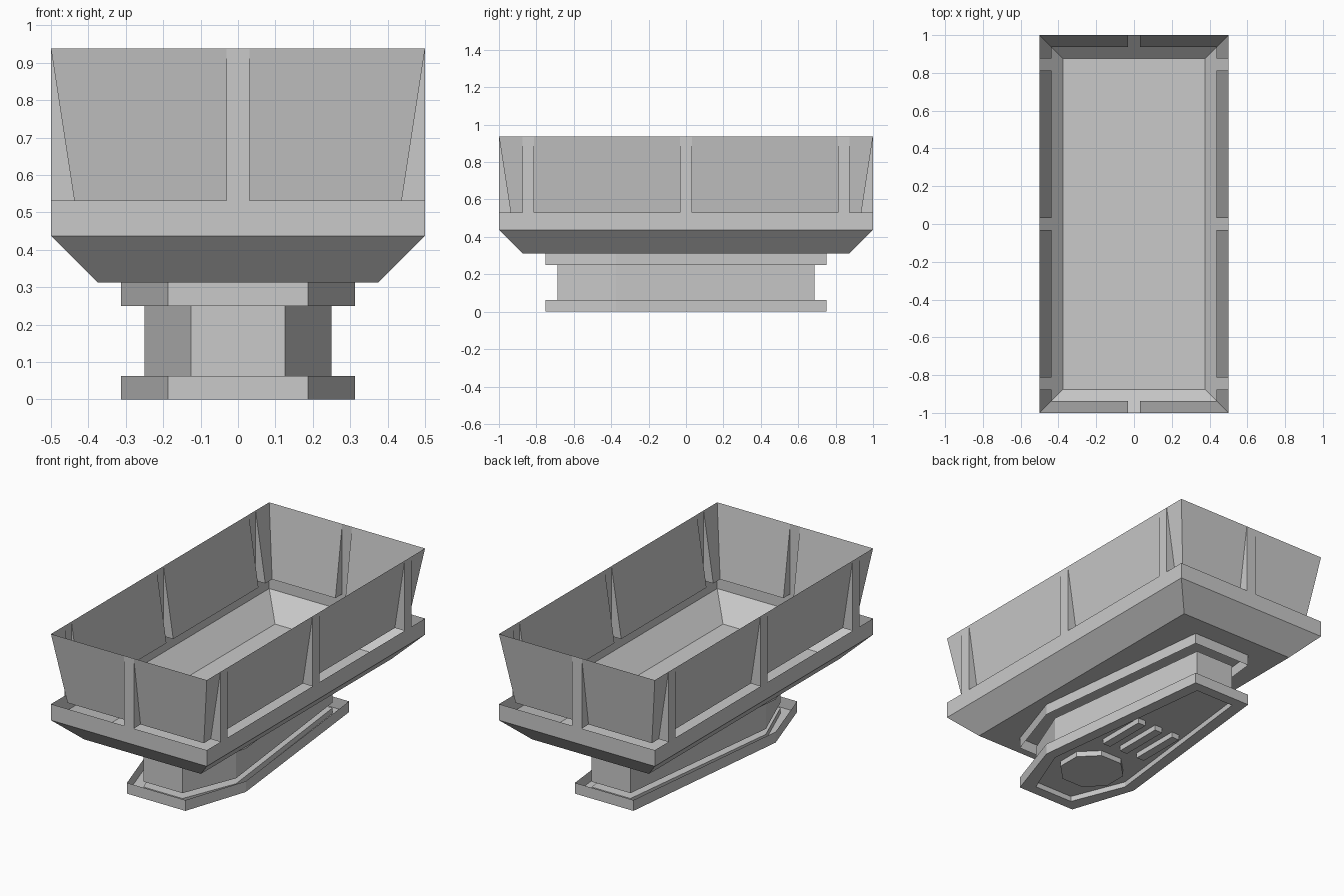
import bpy, bmesh, math
from mathutils import Matrix

cube = bpy.data.objects.get("Cube")
if cube:
    bpy.data.objects.remove(cube, do_unlink=True)

stone = bpy.data.materials.new("grey_stone")
stone.use_nodes = True
stone.diffuse_color = (0.59, 0.59, 0.59, 1)
stone.node_tree.nodes["Principled BSDF"].inputs["Base Color"].default_value = (0.59, 0.59, 0.59, 1)

U = 1 / 16          # building module
RIM_Z, TOP_Z = 8.5 * U, 15 * U


def finish(bm, name):
    mesh = bpy.data.meshes.new(name)
    bmesh.ops.recalc_face_normals(bm, faces=bm.faces)
    bm.to_mesh(mesh)
    bm.free()
    mesh.materials.append(stone)
    obj = bpy.data.objects.new(name, mesh)
    bpy.context.collection.objects.link(obj)


def shell(name, rings, floor=True):
    """Open sheet through matching rings, optionally closed on the first ring."""
    bm = bmesh.new()
    loops = [[bm.verts.new(p) for p in ring] for ring in rings]
    n = len(loops[0])
    for a, b in zip(loops, loops[1:]):
        for i in range(n):
            j = (i + 1) % n
            bm.faces.new((a[i], a[j], b[j], b[i]))
    if floor:
        bm.faces.new(loops[0])
    finish(bm, name)


def rect(inset, z):
    x, y = 0.5 - inset, 1 - inset
    return [(-x, -y, z), (x, -y, z), (x, y, z), (-x, y, z)]


def coffin(inset, z):
    end, wide, y = 3 * U - inset, 5 * U - inset, 0.75 - inset
    shoulder = -6 * U
    return [(-end, -y, z), (end, -y, z), (wide, shoulder, z),
            (end, y, z), (-end, y, z), (-wide, shoulder, z)]


def wall(name, angle, depth, end, posts):
    """Leaning sheet with upright hollow posts folded out of it."""
    path = [(U - end, U, -end)]      # along, setback at foot, along at top
    for p in posts:
        a, b = p - U / 2, p + U / 2
        path += [(a, U, a), (a, 0, a), (b, 0, b), (b, U, b)]
    path.append((end - U, U, end))
    bm = bmesh.new()
    foot = [bm.verts.new((u, s - depth, RIM_Z)) for u, s, t in path]
    tops = {t: bm.verts.new((t, -depth, TOP_Z)) for u, s, t in path}
    for i in range(len(path) - 1):
        t0, t1 = tops[path[i][2]], tops[path[i + 1][2]]
        corners = [foot[i], foot[i + 1], t1]
        if t0 is not t1:
            corners.append(t0)
        bm.faces.new(corners)
    bmesh.ops.transform(bm, matrix=Matrix.Rotation(angle, 4, 'Z'), verts=bm.verts)
    finish(bm, name)


# Thin basin: floor, sloped sides, upright rim left open along the walls
shell("basin", [rect(2 * U, 5 * U), rect(0, 7 * U), rect(0, RIM_Z)])

# Four leaning walls
side_posts = [-13.5 * U, 0, 13.5 * U]
wall("front_wall", 0, 1, 0.5, [0])
wall("left_wall", math.pi / 2, 0.5, 1, side_posts)
wall("back_wall", math.pi, 1, 0.5, [0])
wall("right_wall", -math.pi / 2, 0.5, 1, side_posts)

# Six-sided pedestal of thin sheets: tray with recessed underside, shaft, collar
shell("pedestal_foot", [coffin(U, U / 2), coffin(U, 0), coffin(0, 0), coffin(0, U)])
shell("pedestal_shaft", [coffin(U, U), coffin(U, 4 * U)], floor=False)
shell("pedestal_collar", [coffin(0, 4 * U), coffin(0, 5 * U)], floor=False)

# Plain raised ornaments in the underside recess
bm = bmesh.new()
bmesh.ops.create_cone(bm, cap_ends=True, segments=8, radius1=0.18, radius2=0.18, depth=U / 2,
                      matrix=Matrix.Translation((0, -0.36, U / 4)) @ Matrix.Rotation(math.pi / 8, 4, 'Z'))
finish(bm, "underside_disc")
bm = bmesh.new()
for x in (-0.12, 0, 0.12):
    bmesh.ops.create_cube(bm, size=1, matrix=Matrix.Translation((x, 0.06, U / 4))
                          @ Matrix.Diagonal((0.05, 0.3, U / 2, 1)))
finish(bm, "underside_bars")
